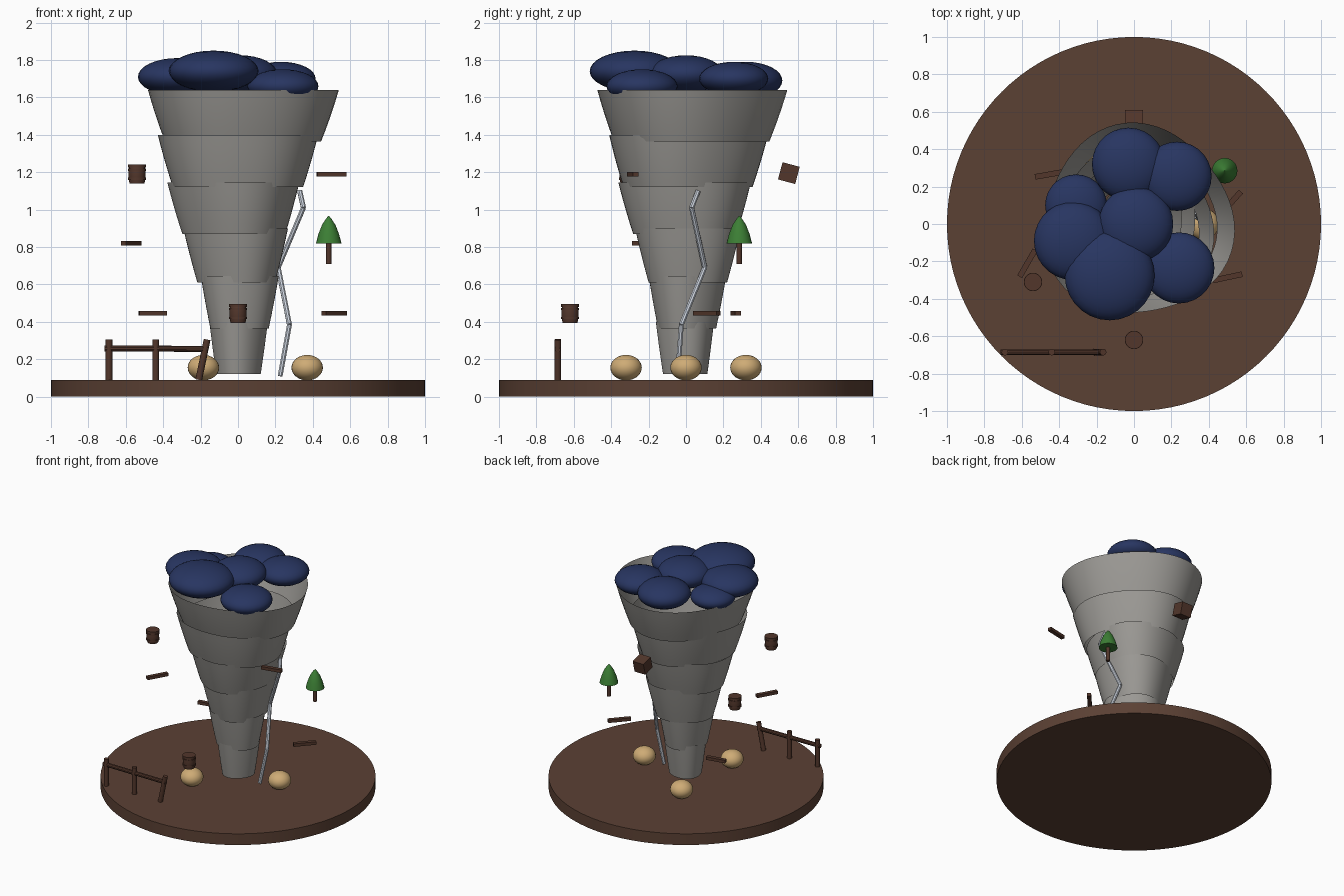
import bpy, bmesh, math
from mathutils import Vector, Matrix

if "Cube" in bpy.data.objects:
    bpy.data.objects.remove(bpy.data.objects["Cube"])


def material(name, rgb):
    m = bpy.data.materials.new(name)
    m.diffuse_color = (*rgb, 1)
    m.use_nodes = True
    m.node_tree.nodes["Principled BSDF"].inputs["Base Color"].default_value = m.diffuse_color
    return m


EARTH = material("earth brown", (0.105, 0.052, 0.034))
STONE = material("funnel grey", (0.33, 0.32, 0.30))
CLOUD = material("storm blue", (0.021, 0.036, 0.12))
WOOD = material("dark wood", (0.085, 0.037, 0.024))
HAY = material("hay tan", (0.62, 0.41, 0.18))
LEAF = material("leaf green", (0.045, 0.21, 0.035))
BOLT = material("pale bolt", (0.64, 0.69, 0.77))


def finish(name, bm, mat, smooth=True):
    bmesh.ops.recalc_face_normals(bm, faces=bm.faces)
    me = bpy.data.meshes.new(name)
    bm.to_mesh(me)
    bm.free()
    ob = bpy.data.objects.new(name, me)
    bpy.context.collection.objects.link(ob)
    me.materials.append(mat)
    if smooth:
        bpy.ops.object.select_all(action='DESELECT')
        ob.select_set(True)
        bpy.context.view_layer.objects.active = ob
        bpy.ops.object.shade_smooth_by_angle(angle=math.radians(35))
    return ob


def skin(rings, cap=True):
    """Bridge a stack of equal rings of points."""
    bm = bmesh.new()
    rows = [[bm.verts.new(p) for p in r] for r in rings]
    n = len(rows[0])
    for a, b in zip(rows, rows[1:]):
        for i in range(n):
            j = (i + 1) % n
            bm.faces.new((a[i], a[j], b[j], b[i]))
    if cap:
        bm.faces.new(rows[0][::-1])
        bm.faces.new(rows[-1])
    return bm


def lathe(name, profile, loc, mat, n=24):
    """Revolve (radius, height) pairs round a vertical axis."""
    rings = [[(loc[0] + r * math.cos(math.tau * i / n),
               loc[1] + r * math.sin(math.tau * i / n), loc[2] + z)
              for i in range(n)] for r, z in profile]
    return finish(name, skin(rings), mat)


def ball(name, loc, r, rz, mat):
    bm = bmesh.new()
    bmesh.ops.create_uvsphere(bm, u_segments=28, v_segments=16, radius=1,
                              matrix=Matrix.Translation(loc) @ Matrix.Diagonal((r, r, rz, 1)))
    return finish(name, bm, mat)


def box(name, loc, size, mat, rx=0, rz=0):
    bm = bmesh.new()
    rot = Matrix.Rotation(math.radians(rz), 4, 'Z') @ Matrix.Rotation(math.radians(rx), 4, 'X')
    bmesh.ops.create_cube(bm, size=1, matrix=Matrix.Translation(loc) @ rot @ Matrix.Diagonal((*size, 1)))
    return finish(name, bm, mat, False)


def rod(name, a, b, r, mat, n=10):
    a, b = Vector(a), Vector(b)
    d = b - a
    bm = bmesh.new()
    m = Matrix.Translation((a + b) / 2) @ d.to_track_quat('Z', 'Y').to_matrix().to_4x4()
    bmesh.ops.create_cone(bm, cap_ends=True, segments=n, radius1=r, radius2=r, depth=d.length, matrix=m)
    return finish(name, bm, mat)


# Ground disc
lathe("ground_disc", [(1, 0), (1, 0.09)], (0, 0, 0), EARTH, 96)

# Funnel: open overlapping lobed shells
# z low, z high, r low, r high, lobe angle, centre x, centre y
SHELLS = [
    (0.12, 0.40, 0.118, 0.155, 20, 0.0, 0.0),
    (0.365, 0.645, 0.155, 0.207, 100, 0.005, 0.0),
    (0.61, 0.90, 0.208, 0.28, 60, 0.0, 0.01),
    (0.87, 1.145, 0.275, 0.352, 50, -0.012, 0.0),
    (1.12, 1.40, 0.345, 0.425, 90, 0.0, -0.005),
    (1.365, 1.64, 0.415, 0.507, 100, 0.018, 0.015),
]
for k, (z0, z1, r0, r1, phase, cx, cy) in enumerate(SHELLS):
    rings = []
    for s in range(6):
        t = s / 5
        r = r0 + (r1 - r0) * t + 0.03 * r1 * t * (1 - t)
        ring = []
        for i in range(60):
            a = math.tau * i / 60
            q = r * (1 + 0.045 * math.cos(3 * (a - math.radians(phase))))
            ring.append((cx + q * math.cos(a), cy + q * math.sin(a), z0 + (z1 - z0) * t))
        rings.append(ring)
    finish(f"funnel_shell_{k + 1}", skin(rings, False), STONE)

# Storm clouds on the rim: x, y, z, radius, half height
for k, (x, y, z, r, h) in enumerate([
        (-0.03, 0.32, 1.69, 0.195, 0.10), (0.23, 0.255, 1.70, 0.185, 0.09),
        (-0.31, 0.10, 1.655, 0.165, 0.08), (-0.325, -0.09, 1.71, 0.21, 0.10),
        (0.01, 0.0, 1.725, 0.20, 0.10), (-0.13, -0.275, 1.74, 0.24, 0.11),
        (0.24, -0.235, 1.66, 0.19, 0.09)]):
    ball(f"cloud_{k + 1}", (x, y, z), r, h, CLOUD)

# Hay bales in a ring round the foot
for k in range(3):
    a = math.tau * k / 3
    ball(f"hay_bale_{k + 1}", (0.37 * math.cos(a), 0.37 * math.sin(a), 0.155), 0.084, 0.068, HAY)

# Lightning bolt
pts = [(0.225, -0.045, 0.11), (0.275, -0.025, 0.385), (0.215, 0.10, 0.69),
       (0.35, 0.03, 1.01), (0.33, 0.065, 1.10)]
for k, (a, b) in enumerate(zip(pts, pts[1:])):
    rod(f"lightning_{k + 1}", a, b, 0.014, BOLT, 8)

# Flying barrels with hoops
for k, loc in enumerate([(-0.54, -0.31, 1.14), (0, -0.62, 0.395)]):
    lathe(f"barrel_{k + 1}", [(0.04, 0), (0.045, 0.025), (0.046, 0.05), (0.045, 0.075), (0.04, 0.098)], loc, WOOD)
    for h in (0.025, 0.073):
        lathe(f"barrel_{k + 1}_hoop", [(0.049, h - 0.006), (0.049, h + 0.006)], loc, WOOD)
    lathe(f"barrel_{k + 1}_rim", [(0.048, 0.085), (0.048, 0.1)], loc, WOOD)

# Flying crate
box("crate", (0, 0.55, 1.195), (0.095, 0.095, 0.095), WOOD, rx=-15)

# Flying planks
for k, (x, y, z, length, ang) in enumerate([
        (0.50, -0.285, 1.19, 0.16, 12), (-0.57, -0.21, 0.82, 0.165, 60),
        (-0.455, 0.265, 0.445, 0.15, 10), (0.515, 0.11, 0.445, 0.17, 48)]):
    box(f"plank_{k + 1}", (x, y, z), (length, 0.03, 0.024), WOOD, rz=ang)

# Uprooted tree
lathe("tree_trunk", [(0.014, 0.71), (0.014, 0.83)], (0.485, 0.285, 0), WOOD, 12)
lathe("tree_crown", [(0.068, 0.82), (0.055, 0.87), (0.036, 0.918), (0.014, 0.952), (0.001, 0.967)],
      (0.485, 0.285, 0), LEAF)

# Broken fence
for k, (xa, xb) in enumerate([(-0.69, -0.69), (-0.44, -0.44), (-0.21, -0.165)]):
    rod(f"fence_post_{k + 1}", (xa, -0.685, 0.09), (xb, -0.685, 0.305), 0.018, WOOD, 12)
rod("fence_rail", (-0.715, -0.685, 0.258), (-0.16, -0.685, 0.255), 0.016, WOOD)
